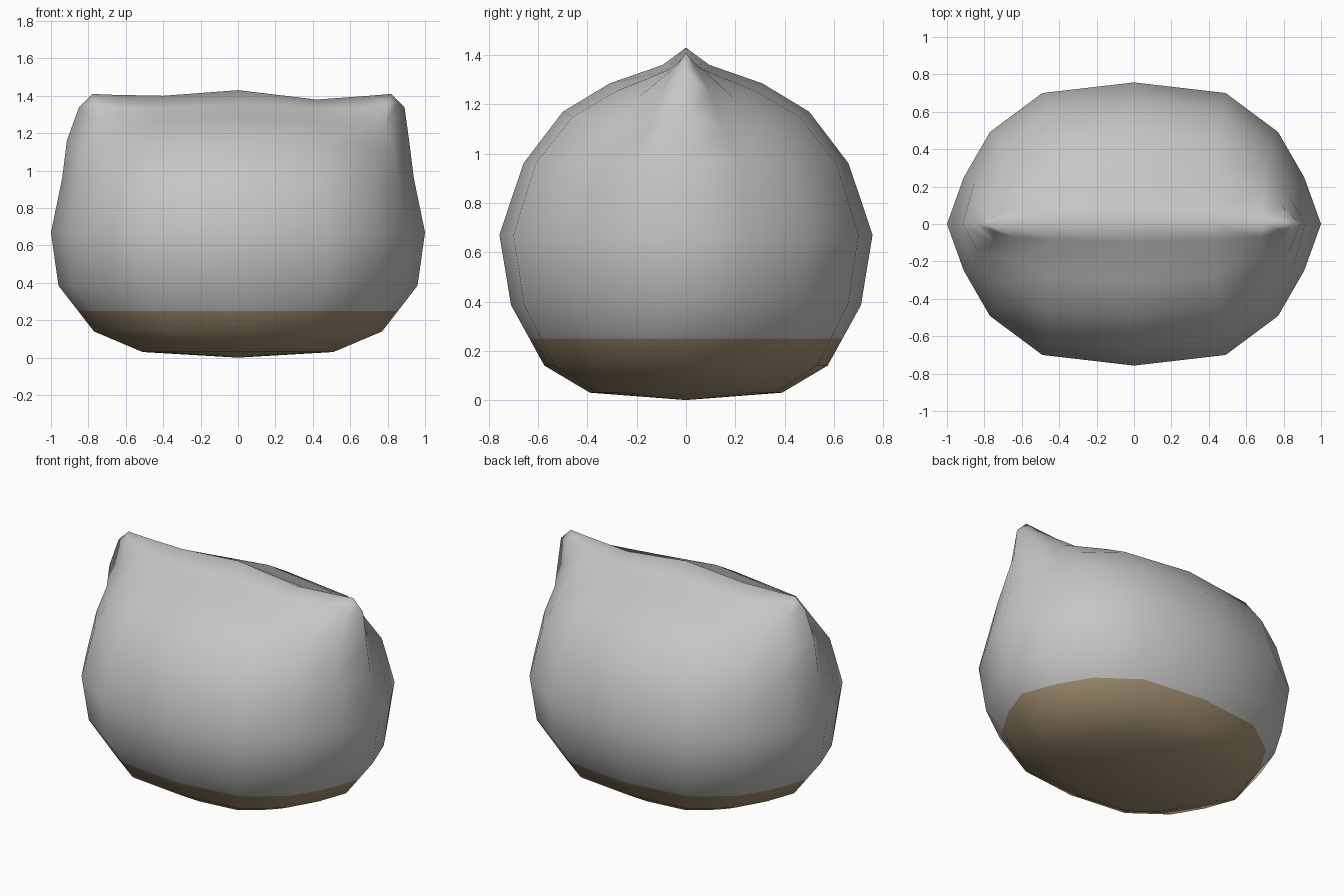
import bpy, bmesh

cube = bpy.data.objects.get("Cube")
if cube:
    bpy.data.objects.remove(cube, do_unlink=True)


def material(name, rgb):
    m = bpy.data.materials.new(name)
    m.use_nodes = True
    m.diffuse_color = (*rgb, 1)
    m.node_tree.nodes["Principled BSDF"].inputs["Base Color"].default_value = (*rgb, 1)
    return m


grey = material("soft grey", (0.56, 0.56, 0.55))
tan = material("tan base", (0.38, 0.29, 0.17))

bm = bmesh.new()
EAR_SHIFT = 0.04  # the right ear sits slightly further in


def ring(quarter):
    """Mirror five points (middle of the side to the end) into a closed ring."""
    flip = [(-x + (EAR_SHIFT if z > 1.2 and x > 0.6 else 0), y, z) for x, y, z in quarter]
    half = quarter[::-1] + flip[1:]
    loop = half + [(x, -y, z) for x, y, z in half[-2:0:-1]]
    return [bm.verts.new(p) for p in loop]


def oval(a, b, z):
    plan = [(0, 1), (0.49, 0.925), (0.77, 0.65), (0.91, 0.33), (1, 0)]
    return ring([(a * x, b * y, z) for x, y in plan])


# Rounded body, from the underside upwards
rings = [oval(*r) for r in [
    (0.51, 0.39, 0.03), (0.77, 0.575, 0.14), (0.96, 0.71, 0.385),
    (1.0, 0.757, 0.67), (0.94, 0.66, 0.96)]]

# Shoulders narrowing to the ridge and the two ear corners
rings.append(ring([(0, 0.50, 1.17), (0.46, 0.46, 1.15), (0.70, 0.31, 1.12),
                   (0.83, 0.15, 1.10), (0.915, 0, 1.16)]))
rings.append(ring([(0, 0.31, 1.285), (0.44, 0.28, 1.255), (0.69, 0.19, 1.23),
                   (0.785, 0.10, 1.24), (0.89, 0, 1.34)]))
rings.append(ring([(0, 0.095, 1.36), (0.42, 0.085, 1.335), (0.68, 0.07, 1.34),
                   (0.80, 0.035, 1.36), (0.86, 0, 1.37)]))

for low, high in zip(rings, rings[1:]):
    n = len(low)
    for i in range(n):
        j = (i + 1) % n
        bm.faces.new((low[i], low[j], high[j], high[i]))

# Underside fan
centre = bm.verts.new((0, 0, 0))
for i in range(len(rings[0])):
    bm.faces.new((centre, rings[0][i], rings[0][i - 1]))

# Ridge joining both ears
top = rings[-1]
ridge = [top[0]] + [bm.verts.new((x, 0, z)) for x, z in
                    [(0.82, 1.41), (0.70, 1.40), (0.42, 1.38), (0, 1.43),
                     (-0.40, 1.40), (-0.66, 1.405), (-0.78, 1.41)]] + [top[8]]
back = top[:9]
front = [top[0]] + top[:7:-1]
for side in (back, front):
    for i in range(8):
        pts = []
        for v in (side[i], side[i + 1], ridge[i + 1], ridge[i]):
            if v not in pts:
                pts.append(v)
        bm.faces.new(pts)

# Level cut between the two colours
bmesh.ops.bisect_plane(bm, geom=bm.verts[:] + bm.edges[:] + bm.faces[:],
                       plane_co=(0, 0, 0.25), plane_no=(0, 0, 1))
bmesh.ops.recalc_face_normals(bm, faces=bm.faces[:])
for f in bm.faces:
    f.smooth = True
    f.material_index = int(f.calc_center_median().z < 0.25)

mesh = bpy.data.meshes.new("body")
bm.to_mesh(mesh)
bm.free()
mesh.materials.append(grey)
mesh.materials.append(tan)
body = bpy.data.objects.new("body", mesh)
bpy.context.collection.objects.link(body)
